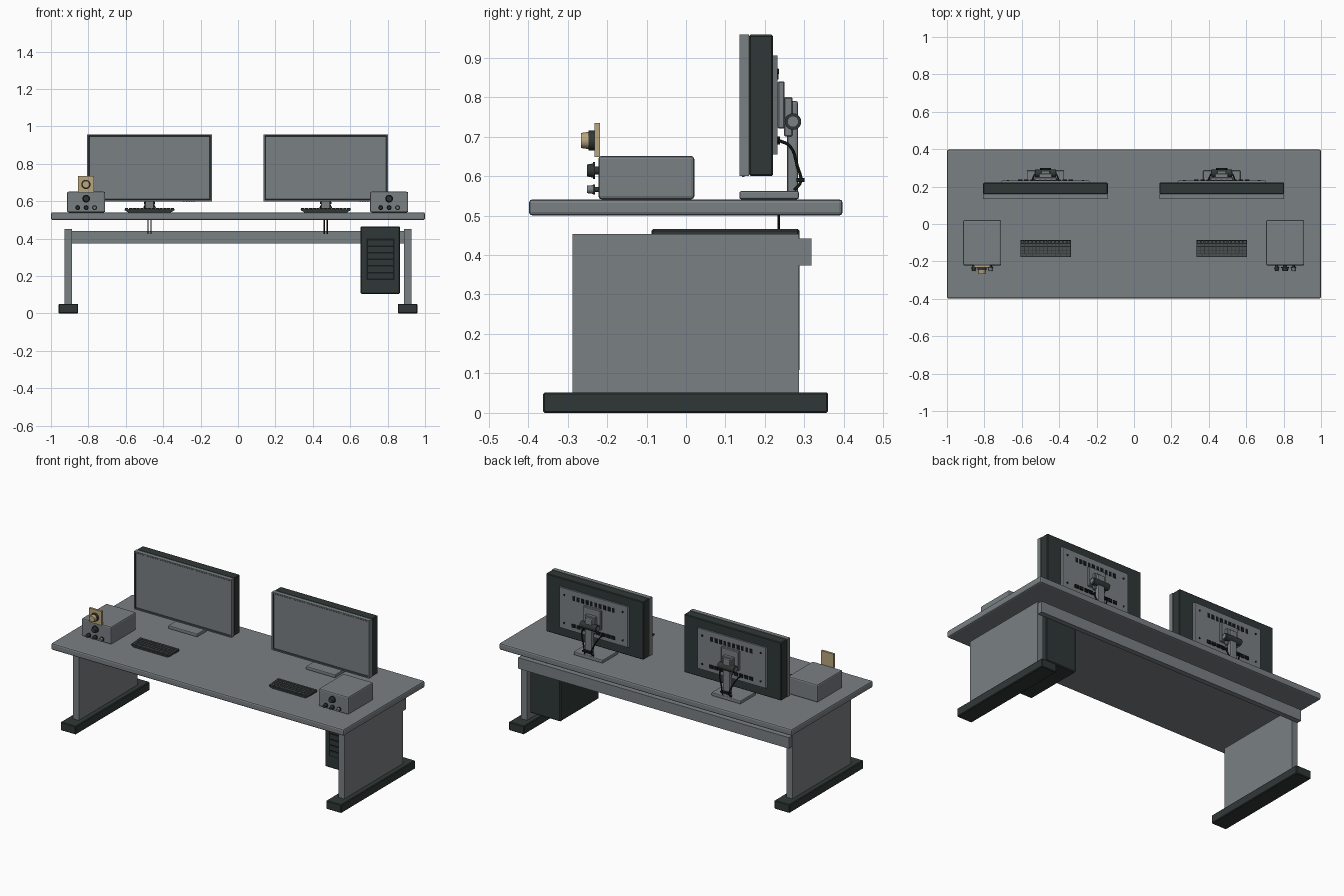
import bpy, bmesh, math
from mathutils import Matrix, Vector

if "Cube" in bpy.data.objects:
    bpy.data.objects.remove(bpy.data.objects["Cube"])


def material(name, rgb):
    m = bpy.data.materials.new(name)
    m.diffuse_color = (*rgb, 1)
    m.use_nodes = True
    m.node_tree.nodes["Principled BSDF"].inputs["Base Color"].default_value = m.diffuse_color
    return m


GRAY = material("mid gray", (0.195, 0.215, 0.23))
DARK = material("dark green gray", (0.029, 0.039, 0.037))
TAN = material("tan", (0.48, 0.38, 0.21))
KEY = material("key gray", (0.07, 0.08, 0.082))
BLACK = material("black", (0.008, 0.010, 0.010))


def finish(bm, name, *mats):
    me = bpy.data.meshes.new(name)
    bmesh.ops.recalc_face_normals(bm, faces=bm.faces)
    bm.to_mesh(me)
    bm.free()
    ob = bpy.data.objects.new(name, me)
    bpy.context.collection.objects.link(ob)
    for m in mats:
        me.materials.append(m)
    return ob


def add_box(bm, x0, x1, y0, y1, z0, z1):
    mat = Matrix.Translation(((x0 + x1) / 2, (y0 + y1) / 2, (z0 + z1) / 2))
    mat = mat @ Matrix.Diagonal((x1 - x0, y1 - y0, z1 - z0, 1))
    bmesh.ops.create_cube(bm, size=1, matrix=mat)


def box(name, mat, x0, x1, y0, y1, z0, z1, bevel=0, segments=2):
    bm = bmesh.new()
    add_box(bm, x0, x1, y0, y1, z0, z1)
    if bevel:
        bmesh.ops.bevel(bm, geom=bm.edges[:], offset=bevel, segments=segments,
                        profile=0.5, affect='EDGES')
    return finish(bm, name, mat)


def boxes(name, mat, items):
    bm = bmesh.new()
    for it in items:
        add_box(bm, *it)
    return finish(bm, name, mat)


def rod(name, mat, a, b, r, r2=None, sides=16):
    a, b = Vector(a), Vector(b)
    bm = bmesh.new()
    rot = (b - a).to_track_quat('Z', 'Y').to_matrix().to_4x4()
    bmesh.ops.create_cone(bm, cap_ends=True, segments=sides, radius1=r,
                          radius2=r if r2 is None else r2, depth=(b - a).length,
                          matrix=Matrix.Translation((a + b) / 2) @ rot)
    for f in bm.faces:
        f.smooth = len(f.verts) == 4 and sides > 8
    return finish(bm, name, mat)


def cable(name, pts, r):
    cu = bpy.data.curves.new(name, 'CURVE')
    cu.dimensions = '3D'
    cu.bevel_depth = r
    cu.bevel_resolution = 2
    cu.resolution_u = 6
    sp = cu.splines.new('BEZIER')
    sp.bezier_points.add(len(pts) - 1)
    for p, co in zip(sp.bezier_points, pts):
        p.co = co
        p.handle_left_type = p.handle_right_type = 'AUTO'
    cu.materials.append(BLACK)
    ob = bpy.data.objects.new(name, cu)
    bpy.context.collection.objects.link(ob)


# Desk
box("desk_top", GRAY, -1, 1, -0.398, 0.397, 0.50, 0.541, 0.009)
for side, s in (("left", -1), ("right", 1)):
    x = s * 0.907
    box(side + "_leg_panel", GRAY, x - 0.02, x + 0.02, -0.287, 0.286, 0.05, 0.453)
    box(side + "_foot", DARK, x - 0.052, x + 0.052, -0.362, 0.36, 0, 0.052, 0.004, 1)
box("rear_beam", GRAY, -0.925, 0.925, 0.286, 0.318, 0.374, 0.442)


def screen(side, c):
    # Front bezel with a dark rim step around the inset screen
    x0, x1, z0, z1 = c - 0.333, c + 0.333, 0.60, 0.958
    bm = bmesh.new()
    add_box(bm, x0, x1, 0.135, 0.16, z0, z1)
    bm.normal_update()
    front = [f for f in bm.faces if f.normal.y < -0.9]
    bmesh.ops.inset_region(bm, faces=front, thickness=0.010, depth=0)
    rim = bmesh.ops.inset_region(bm, faces=front, thickness=0.006, depth=-0.006)
    for f in rim["faces"]:
        f.material_index = 1
    finish(bm, side + "_screen", GRAY, DARK)
    # Dark rear shell and tapered back plate
    box(side + "_screen_shell", DARK, x0, x1, 0.16, 0.221, z0, z1, 0.004, 1)
    bm = bmesh.new()
    add_box(bm, c - 0.24, c + 0.24, 0.215, 0.232, 0.655, 0.905)
    for v in bm.verts:
        if v.co.y > 0.23:
            v.co.x = c + (v.co.x - c) * 0.97
    finish(bm, side + "_back_plate", GRAY)
    # Vents, ports and screws on the back
    boxes(side + "_vents", BLACK, [(c + i * 0.03 - 0.009, c + i * 0.03 + 0.009, 0.230, 0.234,
                                    0.845, 0.872) for i in (k - 4.5 for k in range(10))])
    boxes(side + "_ports", BLACK, [(c + i * 0.034 - 0.012, c + i * 0.034 + 0.012, 0.230, 0.238,
                                    0.680, 0.700) for i in range(-4, 5)])
    for i in (-1, 1):
        for z in (0.69, 0.865):
            rod(side + "_screw", BLACK, (c + i * 0.2, 0.23, z), (c + i * 0.2, 0.235, z), 0.006)
    boxes(side + "_buttons", DARK, [(c + 0.18 + i * 0.014, c + 0.188 + i * 0.014, 0.142, 0.148,
                                     0.597, 0.60) for i in range(5)])
    # Mount, hinge, post and base
    box(side + "_mount_plate", GRAY, c - 0.06, c + 0.06, 0.232, 0.25, 0.72, 0.84, 0.003, 1)
    box(side + "_mount_arm", GRAY, c - 0.035, c + 0.035, 0.248, 0.27, 0.70, 0.80, 0.003, 1)
    rod(side + "_hinge", DARK, (c - 0.055, 0.271, 0.738), (c + 0.055, 0.271, 0.738), 0.021, sides=20)
    rod(side + "_hinge_cap", GRAY, (c - 0.058, 0.271, 0.738), (c + 0.058, 0.271, 0.738), 0.013)
    box(side + "_post", GRAY, c - 0.024, c + 0.024, 0.256, 0.284, 0.555, 0.79, 0.006)
    box(side + "_stand_base", GRAY, c - 0.10, c + 0.10, 0.135, 0.286, 0.541, 0.562, 0.005)
    box(side + "_cable_clip", BLACK, c - 0.03, c + 0.03, 0.28, 0.30, 0.585, 0.595)
    # Cables along the post and below the desk
    for i in (-1, 1):
        cable(side + "_cable", [(c + i * 0.07, 0.236, 0.69), (c + i * 0.06, 0.262, 0.677),
                                (c + i * 0.035, 0.282, 0.625), (c + i * 0.022, 0.29, 0.585),
                                (c + i * 0.03, 0.275, 0.565)], 0.004)
        rod(side + "_desk_cable", BLACK, (c + i * 0.008, 0.235, 0.425),
            (c + i * 0.008, 0.235, 0.505), 0.003, sides=8)


def keyboard(side, c):
    # Wedge tray with a grid of keys and a space bar row
    bm = bmesh.new()
    add_box(bm, c - 0.135, c + 0.135, -0.177, -0.085, 0.541, 0.557)
    for v in bm.verts:
        if v.co.z < 0.55:
            v.co.x = c + (v.co.x - c) * 0.85
        elif v.co.y < -0.1:
            v.co.z -= 0.004
    finish(bm, side + "_keyboard_tray", DARK)
    bm = bmesh.new()
    px, py = 0.0205, 0.0176
    for row in range(5):
        y = -0.1755 + row * py
        z = 0.559 + row * 0.0015
        cols = [(i, i + 1) for i in range(13)]
        if row == 0:
            cols = [(0, 1.5), (1.5, 3), (3, 9), (9, 10.5), (10.5, 12), (12, 13)]
        for a, b in cols:
            add_box(bm, c - 0.133 + a * px + 0.0015, c - 0.133 + b * px - 0.0015,
                    y + 0.0015, y + py - 0.0015, 0.550, z)
    finish(bm, side + "_keys", KEY)


def control_box(side, c):
    # Rounded case with one large dial above three small ones
    box(side + "_control_box", GRAY, c - 0.102, c + 0.102, -0.222, 0.021, 0.541, 0.651, 0.008)
    for x, z, r, mat in ((0, 0.614, 0.021, DARK), (-0.045, 0.566, 0.013, DARK),
                         (0, 0.566, 0.013, DARK), (0.045, 0.566, 0.013, GRAY)):
        rod(side + "_dial_shaft", DARK, (c + x, -0.218, z), (c + x, -0.24, z), r * 0.5)
        rod(side + "_dial_skirt", DARK, (c + x, -0.230, z), (c + x, -0.236, z), r)
        rod(side + "_dial", mat, (c + x, -0.236, z), (c + x, -0.251, z), r * 0.85, r * 0.72, 12)


for side, c in (("left", -0.473), ("right", 0.469)):
    screen(side, c)
    keyboard(side, c)
control_box("left", -0.812)
control_box("right", 0.808)

# Tan plate with its dial, standing over the left control box
box("tan_plate", TAN, -0.856, -0.770, -0.232, -0.218, 0.648, 0.734)
rod("tan_plate_collar", DARK, (-0.813, -0.230, 0.69), (-0.813, -0.247, 0.69), 0.025, sides=12)
rod("tan_plate_dial", TAN, (-0.813, -0.246, 0.69), (-0.813, -0.266, 0.69), 0.022, 0.019, 12)

# Computer tower with a slatted front panel
bm = bmesh.new()
add_box(bm, 0.656, 0.866, -0.088, 0.288, 0.105, 0.466)
bmesh.ops.bevel(bm, geom=bm.edges[:], offset=0.005, segments=1, affect='EDGES')
bm.normal_update()
front = [max((f for f in bm.faces if f.normal.y < -0.9), key=lambda f: f.calc_area())]
bmesh.ops.inset_region(bm, faces=front, thickness=0.02, depth=0)
finish(bm, "tower", DARK)
box("tower_front_panel", BLACK, 0.688, 0.838, -0.093, -0.086, 0.18, 0.402)
boxes("tower_slats", DARK, [(0.696, 0.83, -0.098, -0.09, z, z + 0.027)
                            for z in (0.188 + i * 0.035 for i in range(6))])
